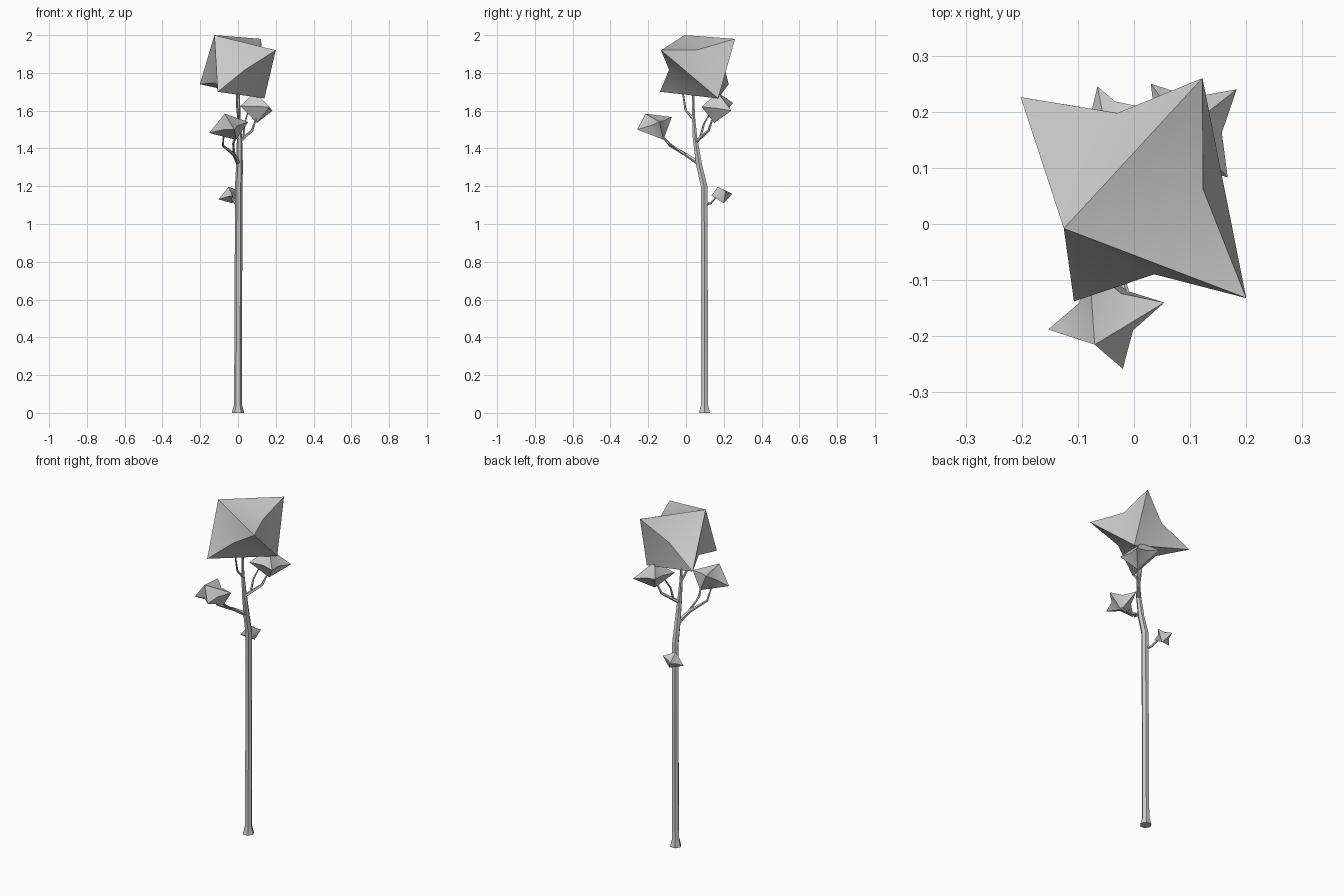
import bpy, math
from mathutils import Vector

if "Cube" in bpy.data.objects:
    bpy.data.objects.remove(bpy.data.objects["Cube"])


def make_object(name, verts, faces, angle):
    mesh = bpy.data.meshes.new(name)
    mesh.from_pydata([tuple(v) for v in verts], [], faces)
    ob = bpy.data.objects.new(name, mesh)
    bpy.context.collection.objects.link(ob)
    bpy.ops.object.select_all(action='DESELECT')
    ob.select_set(True)
    bpy.context.view_layer.objects.active = ob
    bpy.ops.object.mode_set(mode='EDIT')
    bpy.ops.mesh.select_all(action='SELECT')
    bpy.ops.mesh.normals_make_consistent(inside=False)
    bpy.ops.object.mode_set(mode='OBJECT')
    bpy.ops.object.shade_smooth_by_angle(angle=math.radians(angle))
    return ob


def tube(name, path, radii, sides):
    """Faceted tapering limb along a path, closed at both ends."""
    pts = [Vector(p) for p in path]
    verts, faces = [], []
    for i, (p, r) in enumerate(zip(pts, radii)):
        t = (pts[min(i + 1, len(pts) - 1)] - pts[max(i - 1, 0)]).normalized()
        if p.z == 0:
            t = Vector((0, 0, 1))
        ref = Vector((0, 1, 0)) if abs(t.y) < 0.8 else Vector((1, 0, 0))
        u = t.cross(ref).normalized()
        w = t.cross(u)
        for k in range(sides):
            a = 2 * math.pi * k / sides
            verts.append(p + r * (math.cos(a) * u + math.sin(a) * w))
    for i in range(len(pts) - 1):
        for k in range(sides):
            n = (k + 1) % sides
            a, b = i * sides, (i + 1) * sides
            faces.append((a + k, a + n, b + n, b + k))
    faces.append(tuple(range(sides)))
    faces.append(tuple(range(len(verts) - sides, len(verts))))
    return make_object(name, verts, faces, 40)


def foliage(name, tips, top, bottom, pinch=0.76):
    """Four-pointed star bipyramid: tips in order, pinched between."""
    tips = [Vector(t) for t in tips]
    c = sum(tips, Vector()) / 4
    ring = []
    for i, t in enumerate(tips):
        mid = (t + tips[(i + 1) % 4]) / 2
        ring += [t, c + (mid - c) * pinch]
    verts = ring + [Vector(top), Vector(bottom)]
    faces = []
    for i in range(8):
        n = (i + 1) % 8
        faces += [(i, n, 8), (n, i, 9)]
    return make_object(name, verts, faces, 50)


# Trunk with flared foot
tube("trunk",
     [(0, .098, 0), (0, .098, .045), (.002, .098, .6), (.004, .096, 1.2),
      (.008, .07, 1.31), (.008, .048, 1.45), (.004, .04, 1.57), (.004, .037, 1.72)],
     [.033, .021, .02, .02, .018, .014, .009, .006], 6)

# Branches and twigs
tube("front_branch", [(.004, .07, 1.32), (-.02, .0, 1.367), (-.08, -.085, 1.415), (-.075, -.135, 1.475)],
     [.013, .010, .006, .004], 5)
tube("front_twig", [(-.02, .0, 1.367), (-.025, -.09, 1.425), (-.008, -.135, 1.475)],
     [.009, .007, .004], 5)
tube("back_branch", [(.006, .05, 1.435), (.03, .075, 1.455), (.075, .12, 1.495), (.1, .145, 1.57)],
     [.011, .009, .007, .004], 5)
tube("back_twig", [(.03, .075, 1.455), (.035, .095, 1.53), (.055, .135, 1.6)],
     [.007, .005, .003], 5)
tube("crown_twig", [(.005, .04, 1.555), (-.003, -.003, 1.605), (-.008, -.02, 1.72)],
     [.008, .006, .004], 5)
tube("low_twig", [(0, .1, 1.1), (-.015, .13, 1.11), (-.04, .165, 1.15)],
     [.008, .007, .004], 5)

# Foliage clumps
foliage("crown_foliage",
        [(.2, -.132, 1.92), (.122, .26, 1.98), (-.202, .226, 1.74), (-.107, -.138, 1.70)],
        (-.125, -.008, 2.0), (.14, .17, 1.665))
foliage("front_foliage",
        [(.054, -.14, 1.54), (-.02, -.258, 1.50), (-.153, -.188, 1.482), (-.08, -.075, 1.566)],
        (-.07, -.215, 1.584), (-.01, -.12, 1.446), .72)
foliage("back_foliage",
        [(.183, .24, 1.6), (.167, .083, 1.62), (.012, .09, 1.624), (.03, .25, 1.64)],
        (.09, .167, 1.698), (.1, .15, 1.535))
foliage("low_foliage",
        [(-.065, .245, 1.16), (.006, .21, 1.175), (-.03, .135, 1.15), (-.103, .17, 1.13)],
        (-.05, .167, 1.197), (-.03, .2, 1.11))
